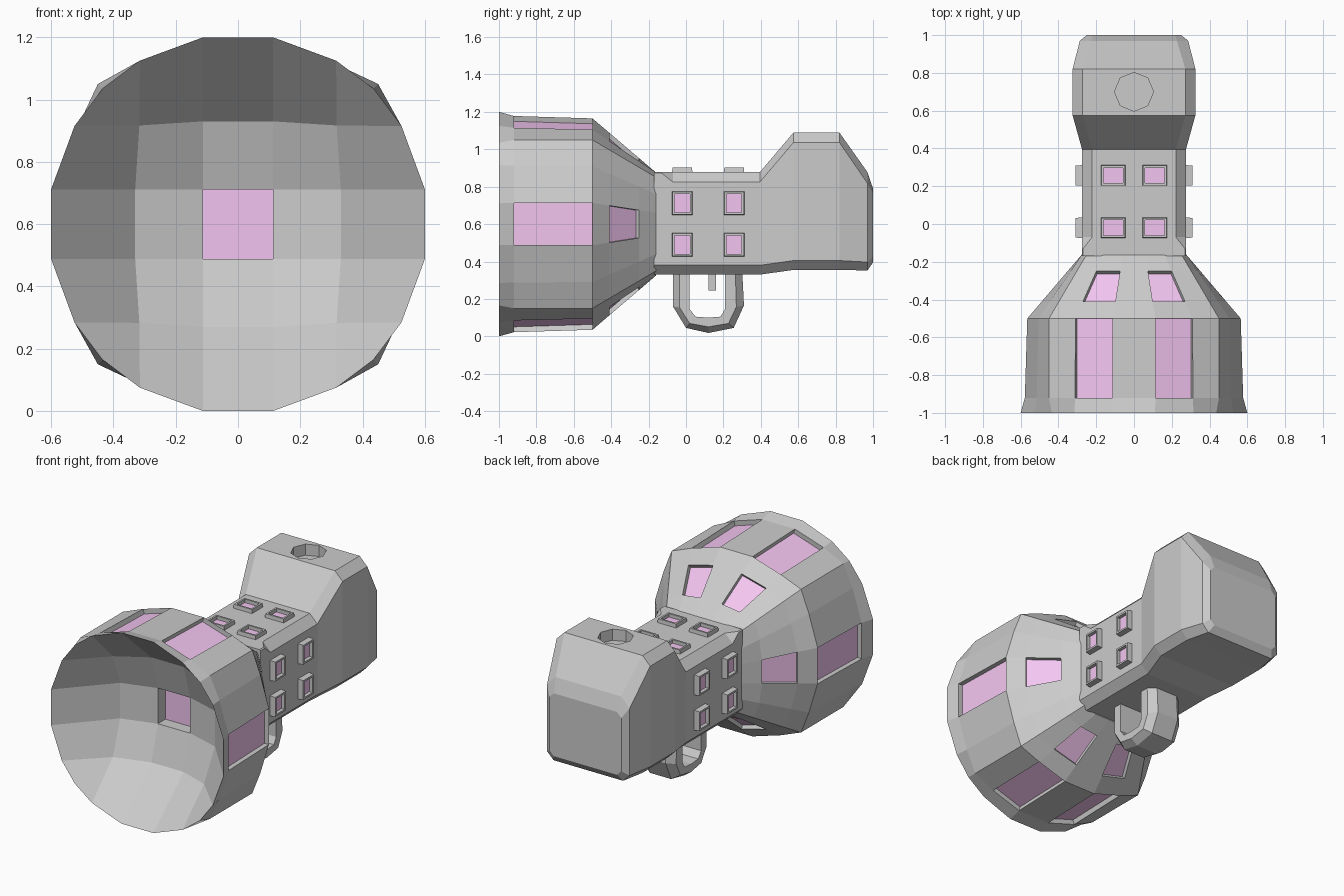
import bpy, bmesh
from mathutils import Vector, Matrix
from math import pi

if "Cube" in bpy.data.objects:
    bpy.data.objects.remove(bpy.data.objects["Cube"])

pink = bpy.data.materials.new("pink_panel")
pink.diffuse_color = (0.9, 0.56, 0.88, 1)
pink.use_nodes = True
pink.node_tree.nodes["Principled BSDF"].inputs["Base Color"].default_value = pink.diffuse_color
grey = bpy.data.materials.new("grey_shell")
grey.diffuse_color = (0.8, 0.8, 0.8, 1)
grey.use_nodes = True
grey.node_tree.nodes["Principled BSDF"].inputs["Base Color"].default_value = grey.diffuse_color
CZ = 0.6  # height of the head axis


def finish(bm, name):
    me = bpy.data.meshes.new(name)
    bm.to_mesh(me)
    bm.free()
    me.materials.append(grey)
    me.materials.append(pink)
    ob = bpy.data.objects.new(name, me)
    bpy.context.collection.objects.link(ob)
    return ob


def recess(bm, face, depth):
    """Push one face straight in and colour its floor."""
    n = face.normal.copy()
    floor = bmesh.ops.extrude_discrete_faces(bm, faces=[face])["faces"][0]
    bmesh.ops.translate(bm, verts=floor.verts, vec=-n * depth)
    floor.material_index = 1


def bridge(bm, a, b):
    n = len(a)
    return [bm.faces.new((a[i], a[(i + 1) % n], b[(i + 1) % n], b[i])) for i in range(n)]


def fix(bm):
    bmesh.ops.recalc_face_normals(bm, faces=bm.faces[:])
    bm.normal_update()


# Head: 20-sided shell with recessed panels and a concave dish
def head_ring(R, a, n, m, c):
    pts = []
    quarter = [(R, -a), (R, a), (n, m), (c, c), (m, n)]
    for _ in range(4):
        pts += quarter
        quarter = [(-z, x) for x, z in quarter]
    return pts


bm = bmesh.new()
base = head_ring(0.565, 0.113, 0.505, 0.31, 0.45)
neck = head_ring(0.275, 0.06, 0.275, 0.16, 0.25)


def cone(t):
    return [(p[0] + (q[0] - p[0]) * t, p[1] + (q[1] - p[1]) * t) for p, q in zip(base, neck)]


sections = [(-1, head_ring(0.6, 0.112, 0.525, 0.315, 0.435)),
            (-0.92, head_ring(0.578, 0.113, 0.515, 0.312, 0.45)),
            (-0.5, base), (-0.41, cone(0.265)), (-0.25, cone(0.735)), (-0.16, neck)]
rings = [[bm.verts.new((x, y, CZ + z)) for x, z in pts] for y, pts in sections]
bands = [bridge(bm, a, b) for a, b in zip(rings, rings[1:])]
bm.faces.new(rings[-1])

grid = {}
quarter = [(5, 2), (5, 3), (5, 4), (5, 5), (4, 5)]
for q in range(4):
    for k, ij in enumerate(quarter):
        grid[ij] = rings[0][q * 5 + k]
    quarter = [(5 - j, i) for i, j in quarter]
g = [0, -0.33, -0.112, 0.112, 0.33, 0]
for i in range(1, 5):
    for j in range(1, 5):
        edges = (i in (1, 4)) + (j in (1, 4))
        s = 0.96 if edges == 2 else 1
        grid[i, j] = bm.verts.new((g[i] * s, (-0.635, -0.7, -0.79)[edges], CZ + g[j] * s))
dish = {(i, j): bm.faces.new((grid[i, j], grid[i + 1, j], grid[i + 1, j + 1], grid[i, j + 1]))
        for i in range(5) for j in range(5)}
fix(bm)
for k in (0, 4, 6, 10, 14, 16):
    recess(bm, bands[1][k], 0.03)
    recess(bm, bands[3][k], 0.025)
recess(bm, dish[2, 2], 0.075)
finish(bm, "dish_head")

# Body and rear block: loft of chamfered rectangles
bm = bmesh.new()
rings = []
for y, w, zb, zt, ct, cb in [
        (-0.17, 0.275, 0.33, 0.878, 0.006, 0.05), (-0.13, 0.275, 0.33, 0.878, 0.006, 0.05),
        (-0.07, 0.275, 0.33, 0.878, 0.053, 0.05), (0.395, 0.275, 0.33, 0.878, 0.053, 0.05),
        (0.575, 0.325, 0.355, 1.09, 0.053, 0.05), (0.82, 0.325, 0.355, 1.09, 0.053, 0.05),
        (0.97, 0.287, 0.352, 0.878, 0.06, 0.045), (1.0, 0.25, 0.395, 0.79, 0.03, 0.03)]:
    half = [(w - cb, zb), (w, zb + cb), (w, zt - ct), (w - ct, zt)]
    pts = half + [(-x, z) for x, z in reversed(half)]
    rings.append([bm.verts.new((x, y, z)) for x, z in pts])
for a, b in zip(rings, rings[1:]):
    bridge(bm, a, b)
bm.faces.new(rings[0])
bm.faces.new(rings[-1])
fix(bm)
body = finish(bm, "body")

# Eight-sided socket cut in the top of the rear block
bpy.ops.mesh.primitive_cylinder_add(vertices=8, radius=0.103, depth=0.2, location=(0, 0.7, 1.12))
cutter = bpy.context.object
cutter.name = "socket_cutter"
cutter.hide_render = True
mod = body.modifiers.new("socket", "BOOLEAN")
mod.object = cutter
mod.operation = "DIFFERENCE"
mod.solver = "EXACT"
bpy.context.view_layer.objects.active = body
bpy.ops.object.modifier_apply(modifier="socket")
bpy.data.objects.remove(cutter)


# Framed studs on the sides and top of the body
def stud(name, matrix, sx, sy, h):
    bm = bmesh.new()
    bmesh.ops.create_cube(bm, size=1, matrix=Matrix.Diagonal((sx, sy, h + 0.02, 1)))
    bmesh.ops.translate(bm, verts=bm.verts, vec=(0, 0, (h - 0.02) / 2))
    bm.normal_update()
    top = max(bm.faces, key=lambda f: f.normal.z)
    for v in top.verts:
        v.co.x *= 0.93
        v.co.y *= 0.93
    bmesh.ops.inset_individual(bm, faces=[top], thickness=0.016)
    bm.normal_update()
    recess(bm, top, 0.022)
    bmesh.ops.transform(bm, matrix=matrix, verts=bm.verts)
    finish(bm, name)


for y in (-0.02, 0.257):
    for s in (-1, 1):
        stud("top_stud", Matrix.Translation((0.11 * s, y, 0.878)), 0.135, 0.112, 0.024)
        for z in (0.49, 0.712):
            turn = Matrix.Rotation(s * pi / 2, 4, "Y")
            stud("side_stud", Matrix.Translation((0.275 * s, y, z)) @ turn, 0.13, 0.112, 0.035)

# Handle loop: chamfered band swept from outer to inner profile
outer = [(-0.07, 0.36), (-0.07, 0.16), (0.0, 0.045), (0.12, 0.018), (0.255, 0.045), (0.31, 0.165), (0.3, 0.36)]
inner = [(0.02, 0.36), (0.02, 0.145), (0.05, 0.105), (0.12, 0.1), (0.185, 0.105), (0.208, 0.145), (0.208, 0.36)]
bm = bmesh.new()
rings = []
for o, i in zip(outer, inner):
    o, i = Vector(o), Vector(i)
    half = [(0.075, o), (0.12, o.lerp(i, 0.4)), (0.12, i)]
    pts = half + [(-x, p) for x, p in reversed(half)]
    rings.append([bm.verts.new((x, p.x, p.y)) for x, p in pts])
for a, b in zip(rings, rings[1:]):
    bridge(bm, a, b)
bm.faces.new(rings[0])
bm.faces.new(rings[-1])
fix(bm)
finish(bm, "handle_loop")

# Trigger
bpy.ops.mesh.primitive_cube_add(size=1, location=(0, 0.14, 0.3))
bpy.context.object.name = "trigger"
bpy.context.object.scale = (0.06, 0.042, 0.11)
